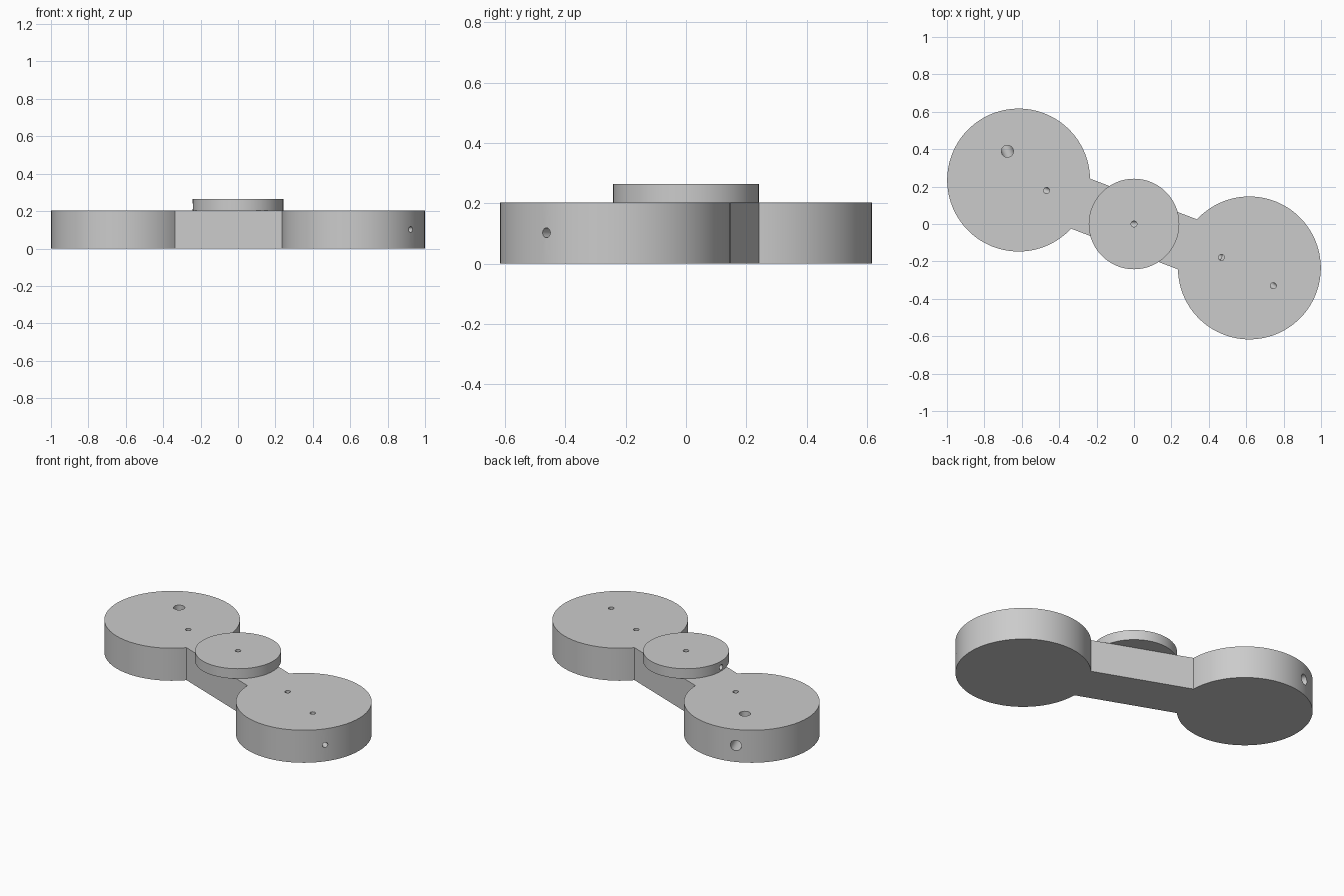
import bpy, bmesh, math
from mathutils import Vector, Matrix

cube = bpy.data.objects.get("Cube")
if cube:
    bpy.data.objects.remove(cube, do_unlink=True)

TILT = math.atan2(-0.235, 0.617)   # direction of the arm in plan
REACH, RADIUS, HALF_WIDTH = 0.66, 0.382, 0.143
ARM_TOP, HUB_TOP, HUB_RADIUS = 0.202, 0.264, 0.242
SMALL, LARGE = 0.016, 0.032        # hole radii

grey = bpy.data.materials.new("plain_grey")
grey.use_nodes = True
grey.diffuse_color = (0.6, 0.6, 0.6, 1)
grey.node_tree.nodes["Principled BSDF"].inputs["Base Color"].default_value = (0.6, 0.6, 0.6, 1)


def make_object(name, bm):
    bmesh.ops.recalc_face_normals(bm, faces=bm.faces)
    mesh = bpy.data.meshes.new(name)
    bm.to_mesh(mesh)
    bm.free()
    mesh.materials.append(grey)
    obj = bpy.data.objects.new(name, mesh)
    bpy.context.collection.objects.link(obj)
    return obj


def extruded(name, outline, bottom, top):
    bm = bmesh.new()
    base = bm.faces.new([bm.verts.new((p.x, p.y, bottom)) for p in outline])
    walls = bmesh.ops.extrude_face_region(bm, geom=[base], use_keep_orig=True)
    verts = [g for g in walls["geom"] if isinstance(g, bmesh.types.BMVert)]
    bmesh.ops.translate(bm, verts=verts, vec=(0, 0, top - bottom))
    return make_object(name, bm)


def rod(start, end, radius):
    """Cylinder between two points, used as a cutter."""
    start, end = Vector(start), Vector(end)
    axis = end - start
    turn = axis.to_track_quat("Z", "Y").to_matrix().to_4x4()
    bm = bmesh.new()
    bmesh.ops.create_cone(bm, cap_ends=True, segments=32, radius1=radius, radius2=radius,
                          depth=axis.length,
                          matrix=Matrix.Translation((start + end) / 2) @ turn)
    return make_object("hole_cutter", bm)


def drill(obj, start, end, radius):
    cutter = rod(start, end, radius)
    cutter.hide_render = True
    mod = obj.modifiers.new("hole", "BOOLEAN")
    mod.operation, mod.solver, mod.object = "DIFFERENCE", "EXACT", cutter
    graph = bpy.context.evaluated_depsgraph_get()
    result = bpy.data.meshes.new_from_object(obj.evaluated_get(graph))
    obj.modifiers.clear()
    obj.data = result
    bpy.data.objects.remove(cutter, do_unlink=True)


def port(obj, x, y, top, level, angle, length, radius):
    """Vertical hole that turns into a level channel."""
    out = Vector((math.cos(angle), math.sin(angle), 0))
    elbow = Vector((x, y, level))
    drill(obj, (x, y, top + 0.05), elbow, radius)
    drill(obj, elbow - out * radius, elbow + out * length, radius)


def finish(obj):
    bpy.ops.object.select_all(action="DESELECT")
    obj.select_set(True)
    bpy.context.view_layer.objects.active = obj
    bpy.ops.object.shade_smooth_by_angle(angle=math.radians(30))


# Body: two round pads joined by a straight bar, as one outline
join = math.asin(HALF_WIDTH / RADIUS)
steps = 96
outline = []
for side in (0, math.pi):
    for i in range(steps + 1):
        a = -math.pi + join + 2 * (math.pi - join) * i / steps
        p = Vector((REACH + RADIUS * math.cos(a), RADIUS * math.sin(a), 0))
        outline.append(Matrix.Rotation(TILT + side, 3, "Z") @ p)
body = extruded("arm_with_round_pads", outline, 0, ARM_TOP)

# Ports through the pad rims, and the channel along the bar
port(body, 0.745, -0.33, ARM_TOP, 0.102, math.radians(-36.7), 0.35, SMALL)
port(body, -0.677, 0.389, ARM_TOP, 0.102, math.radians(111.5), 0.35, LARGE)
port(body, -0.467, 0.179, ARM_TOP, 0.102, TILT, 1.0, SMALL)
drill(body, (0.467, -0.179, ARM_TOP + 0.05), (0.467, -0.179, 0.102), SMALL)
finish(body)

# Raised centre disc with its own port
circle = [Vector((HUB_RADIUS * math.cos(2 * math.pi * i / steps),
                  HUB_RADIUS * math.sin(2 * math.pi * i / steps), 0)) for i in range(steps)]
hub = extruded("centre_disc", circle, ARM_TOP, HUB_TOP)
port(hub, 0, 0, HUB_TOP, 0.226, math.pi, 0.3, SMALL)
finish(hub)
